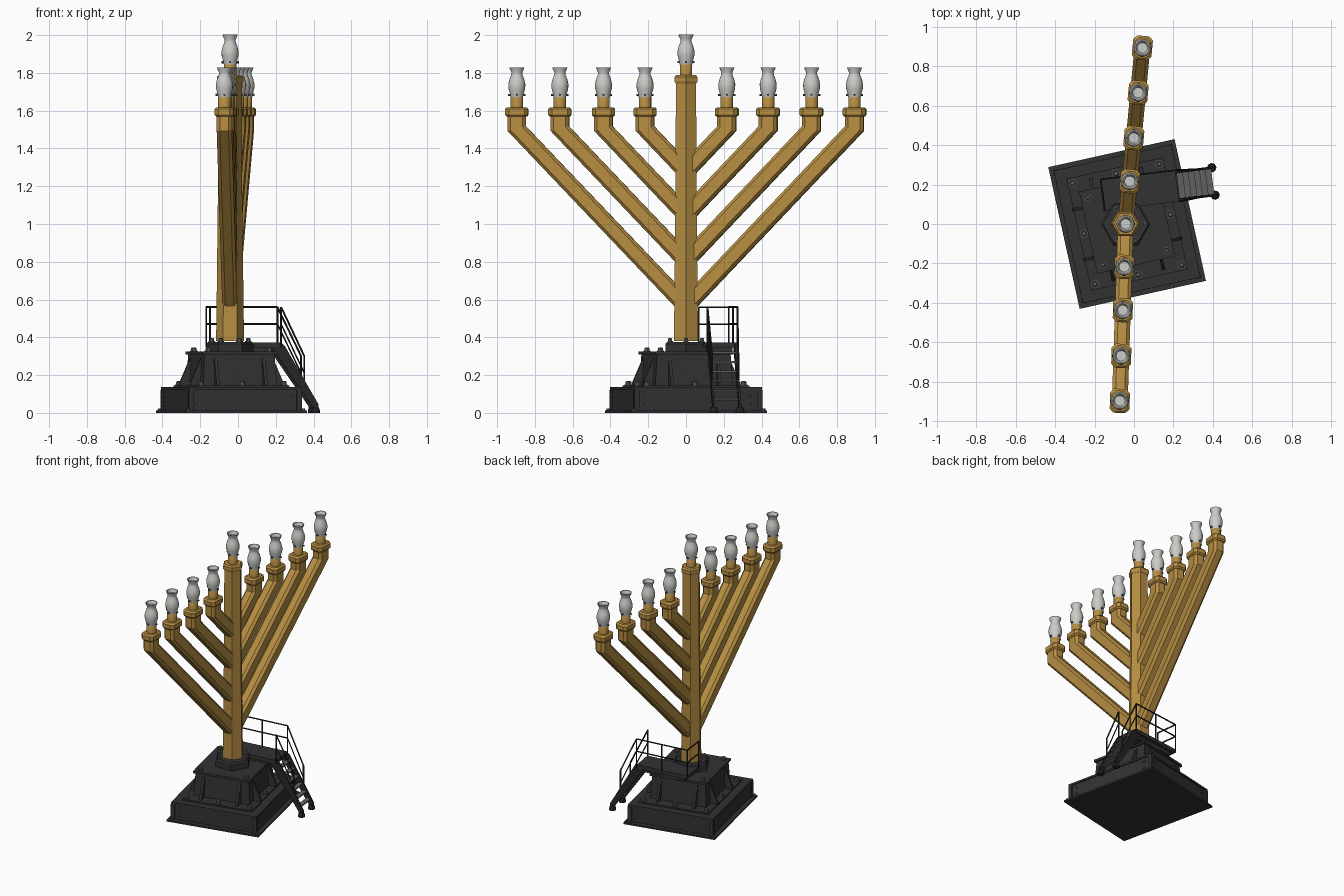
import bpy, bmesh, math
from mathutils import Vector, Matrix

cube = bpy.data.objects.get("Cube")
if cube:
    bpy.data.objects.remove(cube)


def material(name, r, g, b):
    m = bpy.data.materials.new(name)
    m.use_nodes = True
    m.diffuse_color = (r, g, b, 1)
    m.node_tree.nodes["Principled BSDF"].inputs["Base Color"].default_value = (r, g, b, 1)
    return m


GOLD = material("gold", 0.47, 0.27, 0.055)
GLASS = material("frosted glass", 0.6, 0.6, 0.57)
IRON = material("dark iron", 0.032, 0.032, 0.034)
STEEL = material("bolt steel", 0.1, 0.1, 0.1)
RAIL = material("black rail", 0.02, 0.02, 0.022)
TREAD = material("tread grey", 0.12, 0.12, 0.12)


def finish(name, bm, mat, frame=None, smooth=False):
    bmesh.ops.recalc_face_normals(bm, faces=bm.faces)
    me = bpy.data.meshes.new(name)
    bm.to_mesh(me)
    bm.free()
    me.materials.append(mat)
    ob = bpy.data.objects.new(name, me)
    if frame:
        ob.matrix_world = frame
    bpy.context.collection.objects.link(ob)
    if smooth:
        bpy.ops.object.select_all(action='DESELECT')
        ob.select_set(True)
        bpy.context.view_layer.objects.active = ob
        bpy.ops.object.shade_smooth_by_angle(angle=math.radians(50))
    return ob


def loft(bm, rings):
    loops = [[bm.verts.new(p) for p in ring] for ring in rings]
    n = len(loops[0])
    for a, b in zip(loops, loops[1:]):
        for i in range(n):
            bm.faces.new((a[i], a[(i + 1) % n], b[(i + 1) % n], b[i]))
    bm.faces.new(loops[0])
    bm.faces.new(loops[-1])


def turned(bm, centre, profile, sides, axis=Vector((0, 0, 1)), turn=0.0):
    # profile holds (radius, height along axis) pairs
    rot = Vector((0, 0, 1)).rotation_difference(axis)
    rings = []
    for r, h in profile:
        angles = [turn + math.tau * i / sides for i in range(sides)]
        rings.append([Vector(centre) + rot @ Vector((r * math.cos(t), r * math.sin(t), h)) for t in angles])
    loft(bm, rings)


def box(bm, x0, x1, y0, y1, z0, z1, inset=0.0):
    def ring(z, i):
        return [(x0 + i, y0 + i, z), (x1 - i, y0 + i, z), (x1 - i, y1 - i, z), (x0 + i, y1 - i, z)]
    loft(bm, [ring(z0, 0), ring(z1, inset)])


def slab(bm, w, d, z0, z1, inset=0.0):
    box(bm, -w / 2, w / 2, -d / 2, d / 2, z0, z1, inset)


def bar(bm, a, b, r=0.005, sides=6):
    a, b = Vector(a), Vector(b)
    turned(bm, a, [(r, 0), (r, (b - a).length)], sides, (b - a).normalized())


def chamfered(w, a, c):
    # lateral / radial outline of a chamfered rectangle
    return [(w, a - c), (w - c, a), (c - w, a), (-w, a - c),
            (-w, c - a), (c - w, -a), (w - c, -a), (w, c - a)]


POLE = Vector((-0.042, 0, 0))


def lamp(name, pos, z):
    # holder with small set screws, then the turned glass chimney
    bm = bmesh.new()
    base = Vector((pos.x, pos.y, z))
    turned(bm, base, [(0.033, 0), (0.033, 0.06), (0.027, 0.068)], 16)
    finish(name + "_holder", bm, GOLD, smooth=True)
    bm = bmesh.new()
    for k in range(4):
        d = Vector((math.cos(k * math.pi / 2), math.sin(k * math.pi / 2), 0))
        turned(bm, base + d * 0.03 + Vector((0, 0, 0.072)), [(0.006, 0), (0.006, 0.016)], 6, d)
    finish(name + "_screws", bm, STEEL)
    bm = bmesh.new()
    shape = [(0.032, 0.055), (0.036, 0.075), (0.044, 0.105), (0.045, 0.13), (0.039, 0.155),
             (0.03, 0.178), (0.029, 0.19), (0.038, 0.21), (0.04, 0.217), (0.034, 0.217), (0.026, 0.195)]
    turned(bm, base, shape, 20)
    finish(name + "_glass", bm, GLASS, smooth=True)


# Centre post: tapered hexagon with a collar
bm = bmesh.new()
turned(bm, POLE, [(0.074, 0.38), (0.071, 0.6), (0.064, 1.2), (0.062, 1.75)], 6)
turned(bm, POLE, [(0.064, 1.745), (0.07, 1.755), (0.07, 1.778), (0.06, 1.788)], 6)
finish("centre_post", bm, GOLD)
lamp("centre_lamp", POLE, 1.785)

# Eight branches, the two sides swept at slightly different headings
ELBOW, SLOPE, MITRE = 1.505, 1.05, -0.25
for side, heading in (("left", Vector((0.085, 0.9, 0))), ("right", Vector((-0.03, -0.9, 0)))):
    out = heading.normalized()
    lateral = Vector((-out.y, out.x, 0))
    for n, dist in enumerate((0.217, 0.437, 0.668, 0.896), 1):
        def place(w, u, z):
            return POLE + lateral * w + out * u + Vector((0, 0, z))
        outline = chamfered(0.04, 0.049, 0.017)
        bm = bmesh.new()
        loft(bm, [[place(w, 0.02, ELBOW + SLOPE * (0.02 - dist) + (MITRE - SLOPE) * a) for w, a in outline],
                  [place(w, dist + a, ELBOW + MITRE * a) for w, a in outline],
                  [place(w, dist + a, 1.58) for w, a in outline]])
        # collar
        loft(bm, [[place(w, dist + a, z) for w, a in chamfered(0.05 - i, 0.061 - i, 0.02)]
                  for z, i in ((1.568, 0.008), (1.578, 0), (1.608, 0), (1.618, 0.01))])
        finish(f"{side}_branch_{n}", bm, GOLD)
        lamp(f"{side}_lamp_{n}", place(0, dist, 0), 1.612)

# Stepped base
BASE = Matrix.Translation((-0.035, 0, 0)) @ Matrix.Rotation(math.radians(12.5), 4, 'Z')
bm = bmesh.new()
slab(bm, 0.655, 0.735, 0, 0.012)
slab(bm, 0.595, 0.672, 0.012, 0.122)
slab(bm, 0.61, 0.688, 0.122, 0.136)
slab(bm, 0.5, 0.58, 0.136, 0.146)
slab(bm, 0.4, 0.42, 0.146, 0.308, 0.01)
slab(bm, 0.405, 0.425, 0.308, 0.324)
finish("stepped_base", bm, IRON, BASE)

# Sloped ribs around the upper block and corner posts on the lower block
bm = bmesh.new()
for s in (-1, 1):
    for t in (-0.13, 0.13):
        for along_x, half in ((True, 0.195), (False, 0.205)):
            rings = []
            for k in (-0.008, 0.008):
                tri = [(half - 0.015, 0.146), (half + 0.06, 0.146), (half + 0.055, 0.165), (half, 0.29), (half - 0.015, 0.29)]
                rings.append([(s * r, t + k, z) if along_x else (t + k, s * r, z) for r, z in tri])
            loft(bm, rings)
    for t in (-1, 1):
        x, y = s * 0.293, t * 0.332
        box(bm, x - 0.014, x + 0.014, y - 0.014, y + 0.014, 0.012, 0.122)
finish("base_ribs", bm, IRON, BASE)

# Bolts on every level
bm = bmesh.new()


def bolt(x, y, z, r=0.016, h=0.022, axis=Vector((0, 0, 1))):
    turned(bm, (x, y, z), [(r * 1.4, -0.003), (r * 1.4, h * 0.25), (r, h * 0.25), (r, h * 0.85), (r * 0.7, h)], 6, axis)


for i in (-1, 0, 1):
    for j in (-1, 0, 1):
        if i or j:
            bolt(i * 0.225, j * 0.262, 0.146)
        if i and j:
            bolt(i * 0.165, j * 0.175, 0.324, 0.014)
            bolt(i * 0.312, j * 0.352, 0.012, 0.009, 0.012)
            for z in (0.045, 0.095):
                bolt(i * 0.298, j * 0.28, z, 0.008, 0.01, Vector((i, 0, 0)))
                bolt(i * 0.25, j * 0.336, z, 0.008, 0.01, Vector((0, j, 0)))
finish("base_bolts", bm, STEEL, BASE)

# Hexagonal flange with bolts
bm = bmesh.new()
turned(bm, POLE, [(0.125, 0.322), (0.125, 0.365), (0.115, 0.376)], 6)
finish("post_flange", bm, IRON)
bm = bmesh.new()
for k in range(6):
    t = k * math.pi / 3
    bolt(POLE.x + 0.097 * math.cos(t), 0.097 * math.sin(t), 0.374, 0.012, 0.022)
finish("flange_bolts", bm, STEEL)

# Service platform; local x runs toward the stairs
DECK = Matrix.Translation((0.03, 0.17, 0)) @ Matrix.Rotation(math.radians(7), 4, 'Z')
L, W, TOP, MID = 0.19, 0.08, 0.56, 0.47
bm = bmesh.new()
box(bm, -L, L, -W, W, 0.345, 0.372)
box(bm, -L + 0.03, 0.14, -W + 0.02, W - 0.02, 0.32, 0.346)
finish("platform", bm, IRON, DECK)

# Platform and stair railings
bm = bmesh.new()
for x, y in ((-L, -W), (-L, W), (0, W), (L, W), (L, -W)):
    bar(bm, (x, y, 0.35), (x, y, TOP))
for z in (TOP, MID):
    bar(bm, (-L, -W, z), (-L, W, z))
    bar(bm, (-L, W, z), (L, W, z))
S = 0.07
for s in (-1, 1):
    bar(bm, (L, s * W, TOP), (L + 0.125, s * S, 0.3))
    bar(bm, (L + 0.125, s * S, 0.3), (L + 0.125, s * S, 0.13))
    bar(bm, (L, s * W, MID), (L + 0.125, s * S, 0.21), 0.004)
finish("railings", bm, RAIL, DECK)

# Stair stringers, feet and treads
bm = bmesh.new()
for s in (-1, 1):
    outline = [(L - 0.05, 0.345), (L, 0.372), (L + 0.02, 0.355), (L + 0.2, 0.045), (L + 0.2, 0), (L + 0.165, 0), (L + 0.165, 0.035)]
    loft(bm, [[(x, s * S + k, z) for x, z in outline] for k in (-0.006, 0.006)])
    turned(bm, (L + 0.185, s * S, 0), [(0.024, 0), (0.024, 0.012), (0.016, 0.03)], 8)
finish("stair_stringers", bm, RAIL, DECK)
bm = bmesh.new()
for k in range(6):
    x, z = L + 0.02 + 0.029 * k, 0.315 - 0.05 * k
    box(bm, x - 0.016, x + 0.016, -S, S, z, z + 0.009)
finish("stair_treads", bm, TREAD, DECK)
